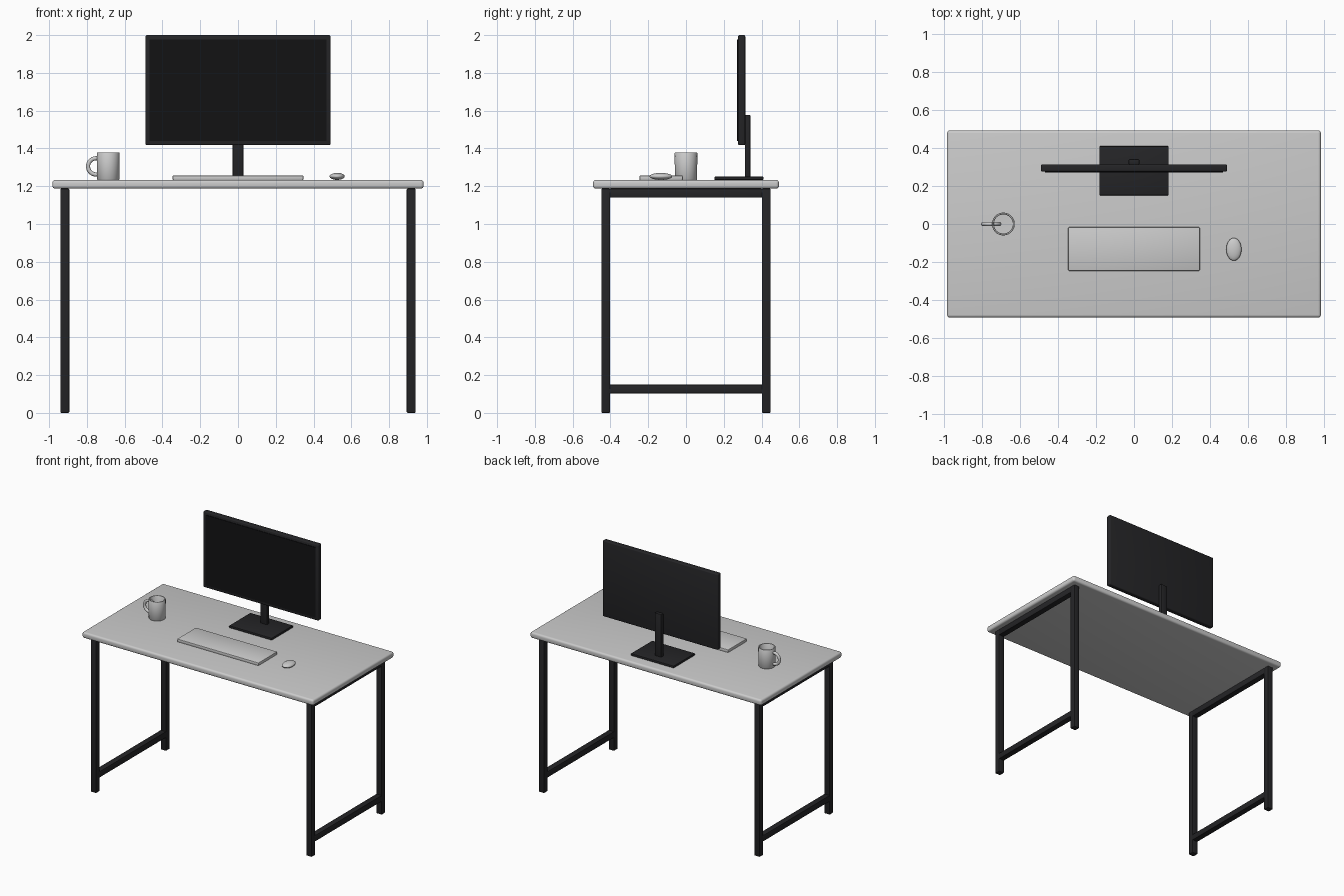
import bpy, bmesh, math

if "Cube" in bpy.data.objects:
    bpy.data.objects.remove(bpy.data.objects["Cube"])


def material(name, rgb):
    m = bpy.data.materials.new(name)
    m.diffuse_color = (*rgb, 1)
    m.use_nodes = True
    m.node_tree.nodes["Principled BSDF"].inputs["Base Color"].default_value = m.diffuse_color
    return m


BLACK = material("black_metal", (0.018, 0.018, 0.02))
SCREEN = material("dark_screen", (0.006, 0.006, 0.007))


def smooth(ob, angle=40):
    bpy.ops.object.select_all(action='DESELECT')
    ob.select_set(True)
    bpy.context.view_layer.objects.active = ob
    bpy.ops.object.shade_smooth_by_angle(angle=math.radians(angle))


def box(name, x, y, z, mat=None, bevel=0.005, segments=2):
    """Bevelled box from (min, max) ranges on each axis."""
    bm = bmesh.new()
    bmesh.ops.create_cube(bm, size=1)
    for v in bm.verts:
        v.co = [r[0] if c < 0 else r[1] for r, c in zip((x, y, z), v.co)]
    if bevel:
        bmesh.ops.bevel(bm, geom=bm.edges[:], offset=bevel, segments=segments,
                        profile=0.5, affect='EDGES')
    me = bpy.data.meshes.new(name)
    bm.to_mesh(me)
    bm.free()
    ob = bpy.data.objects.new(name, me)
    bpy.context.collection.objects.link(ob)
    if mat:
        me.materials.append(mat)
    smooth(ob)
    return ob


TOP = 1.233      # desk surface
UNDER = 1.187    # underside of tabletop

# Tabletop
box("tabletop", (-0.983, 0.983), (-0.492, 0.492), (UNDER, TOP), bevel=0.015, segments=4)

# Side frames: two legs and two rails on each side
for side, s in (("left", -1), ("right", 1)):
    x = sorted((s * 0.893, s * 0.94))
    for end, e in (("front", -1), ("back", 1)):
        y = sorted((e * 0.402, e * 0.448))
        box(f"{side}_{end}_leg", x, y, (0, UNDER), BLACK)
    box(f"{side}_lower_rail", x, (-0.405, 0.405), (0.103, 0.15), BLACK)
    box(f"{side}_upper_rail", x, (-0.405, 0.405), (1.14, UNDER), BLACK)

# Monitor
box("monitor_body", (-0.49, 0.49), (0.275, 0.314), (1.417, 2.0), BLACK, 0.008, 3)
box("monitor_screen", (-0.468, 0.468), (0.271, 0.285), (1.439, 1.978), SCREEN, 0)
box("monitor_column", (-0.028, 0.028), (0.312, 0.341), (1.24, 1.578), BLACK)
box("monitor_base", (-0.182, 0.182), (0.15, 0.41), (TOP, 1.251), BLACK)

# Keyboard
box("keyboard", (-0.346, 0.346), (-0.246, -0.017), (TOP, 1.256), bevel=0.004)

# Mouse
bpy.ops.mesh.primitive_uv_sphere_add(segments=32, ring_count=16, location=(0.525, -0.133, 1.252))
mouse = bpy.context.object
mouse.name = "mouse"
mouse.scale = (0.04, 0.06, 0.0185)
smooth(mouse)

# Mug: lathed hollow profile
profile = [(0, TOP), (0.056, TOP), (0.059, 1.237), (0.06, 1.376), (0.058, 1.379),
           (0.052, 1.379), (0.05, 1.376), (0.05, 1.25), (0, 1.248)]
bm = bmesh.new()
verts = [bm.verts.new((r, 0, z)) for r, z in profile]
edges = [bm.edges.new(p) for p in zip(verts, verts[1:])]
bmesh.ops.spin(bm, geom=verts + edges, cent=(0, 0, 0), axis=(0, 0, 1),
               angle=math.tau, steps=40)
bmesh.ops.remove_doubles(bm, verts=bm.verts[:], dist=1e-4)
bmesh.ops.recalc_face_normals(bm, faces=bm.faces[:])
me = bpy.data.meshes.new("mug")
bm.to_mesh(me)
bm.free()
mug = bpy.data.objects.new("mug", me)
bpy.context.collection.objects.link(mug)
mug.location = (-0.687, 0, 0)
smooth(mug)

# Mug handle: upright ring pushed through the mug wall
bpy.ops.mesh.primitive_torus_add(major_radius=0.043, minor_radius=0.011,
                                 major_segments=36, minor_segments=12,
                                 location=(-0.751, 0, 1.305),
                                 rotation=(math.pi / 2, 0, 0))
handle = bpy.context.object
handle.name = "mug_handle"
smooth(handle)
